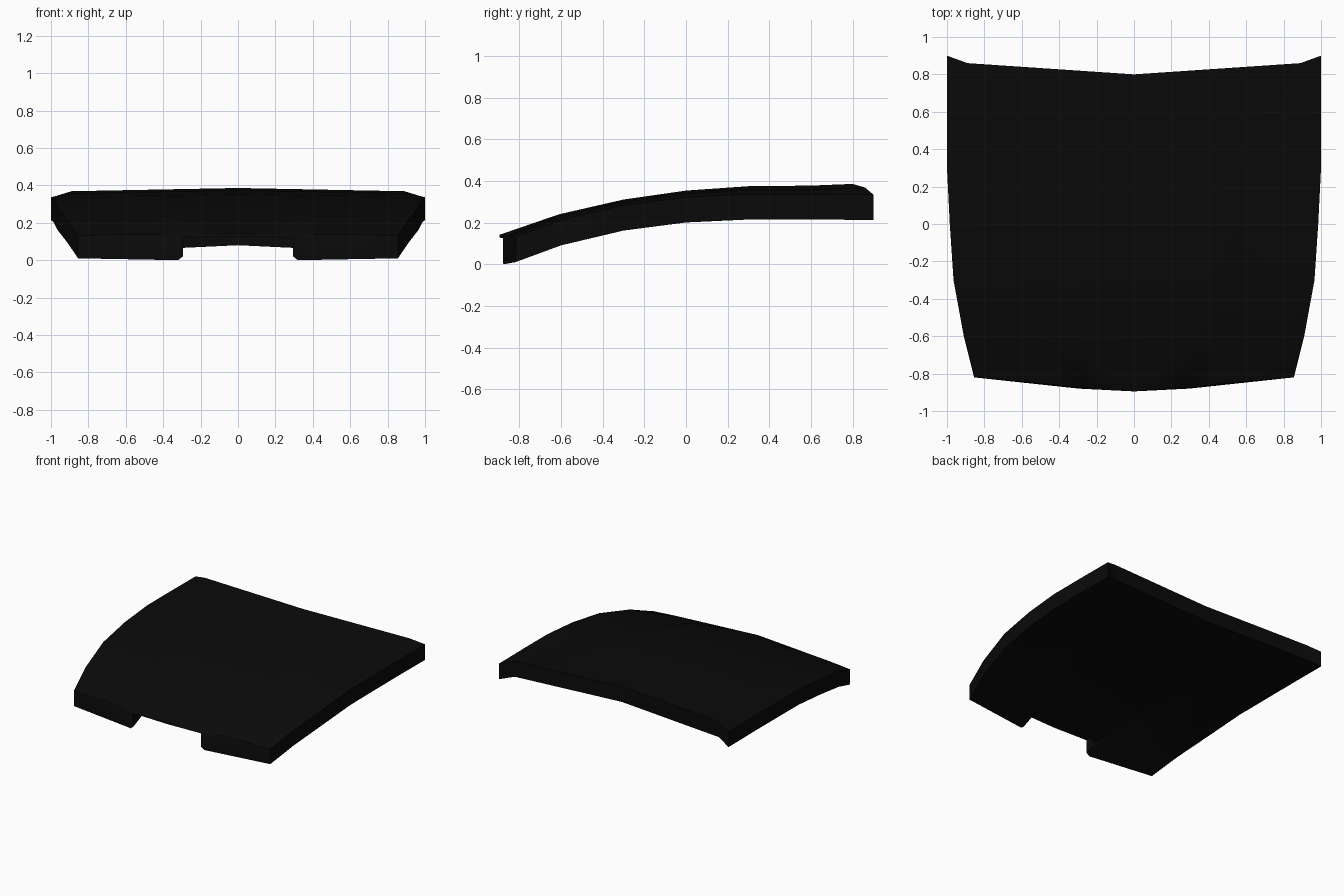
import bpy, bmesh

if "Cube" in bpy.data.objects:
    bpy.data.objects.remove(bpy.data.objects["Cube"])

black = bpy.data.materials.new("black_paint")
black.diffuse_color = (0.003, 0.003, 0.003, 1)
black.use_nodes = True
black.node_tree.nodes["Principled BSDF"].inputs["Base Color"].default_value = black.diffuse_color

# Stations front to back: centre y, side y, centre z, side z, half width, crease x
stations = [
    (-0.895, -0.82, 0.142, 0.130, 0.855, 0.42),
    (-0.61, -0.60, 0.240, 0.213, 0.910, 0.42),
    (-0.30, -0.30, 0.311, 0.284, 0.965, 0.47),
    (0.00, 0.00, 0.354, 0.323, 0.985, 0.55),
    (0.30, 0.30, 0.375, 0.337, 1.000, 0.64),
    (0.60, 0.60, 0.378, 0.337, 1.000, 0.76),
    (0.80, 0.90, 0.386, 0.335, 1.000, 0.83),
]
DEPTH = 0.122
NOTCH = 0.295


def section(i):
    """Half cross-section from the centre line to the side edge."""
    yc, ye, zc, ze, w, cr = stations[i]
    n = len(stations) - 1
    shoulder = 0.89 * w if i else 0.80 * w
    inner = NOTCH + 0.2 * i / n
    shoulder_z = ze + (zc - ze) * (0.5 if i < n else 0.66)
    pts = []
    for x in (0, inner, inner + 0.025, cr, cr + 0.035, shoulder, w):
        y = yc + (ye - yc) * x / w
        if i == n and x < w:
            y = 0.80 + 0.06 * x / shoulder
        z = ze if x == w else zc + (shoulder_z - zc) * (x / shoulder)
        # shallow valley just outside the crease
        if x == cr + 0.035 and 0 < i < n:
            z -= 0.008
        pts.append((x, y, z))
    return pts


def make_part(name, strips):
    """Join strips of quads between pairs of point rows, mirrored across x = 0."""
    bm = bmesh.new()
    for a, b in strips:
        va = [bm.verts.new(p) for p in a]
        vb = [bm.verts.new(p) for p in b]
        for k in range(len(a) - 1):
            bm.faces.new((va[k], va[k + 1], vb[k + 1], vb[k]))
    bmesh.ops.remove_doubles(bm, verts=bm.verts, dist=0.0005)
    bmesh.ops.recalc_face_normals(bm, faces=bm.faces)
    me = bpy.data.meshes.new(name)
    bm.to_mesh(me)
    bm.free()
    ob = bpy.data.objects.new(name, me)
    bpy.context.collection.objects.link(ob)
    me.materials.append(black)
    mod = ob.modifiers.new("mirror", 'MIRROR')
    mod.use_clip = True
    bpy.ops.object.select_all(action='DESELECT')
    ob.select_set(True)
    bpy.context.view_layer.objects.active = ob
    bpy.ops.object.shade_smooth_by_angle(angle=0.6)
    return ob


def lowered(pts, d=DEPTH):
    return [(x, y, z - d) for x, y, z in pts]


rows = [section(i) for i in range(len(stations))]
under = [lowered(r) for r in rows]
front = rows[0]

# Lip below the front edge; the tabs stand slightly forward beside the notch
lip = [(x, y - (0.011 * (0.855 - x) / 0.56 if x > 0.29 else 0), z - 0.014) for x, y, z in front]
tabs = lip[1:]
tab_bottom = [(x, y, 0.02 if k == 0 else 0.01 * (x - 0.32) / 0.535)
              for k, (x, y, z) in enumerate(tabs)]

# Rear edge of the notch, top and bottom
recess_bottom = [(0, -0.785, 0.080), (NOTCH, -0.775, 0.066)]
recess_top = [(0, -0.785, 0.170), (NOTCH, -0.775, 0.165)]

side_top = [r[-1] for r in rows]
side_bottom = [tab_bottom[-1]] + [u[-1] for u in under[1:]]

strips = [(rows[i], rows[i + 1]) for i in range(len(rows) - 1)]               # curved top panel
strips += [(side_bottom, side_top)]                                           # side walls
strips += [(under[-1], rows[-1])]                                             # rear wall
strips += [(front, lip), (tabs, tab_bottom)]                                  # front lip and tabs
strips += [(under[i], under[i + 1]) for i in range(1, len(rows) - 1)]         # underside
strips += [(tab_bottom, under[1][1:]), (recess_bottom, under[1][:2])]
strips += [(recess_bottom, recess_top), (recess_top, lip[:2])]                # notch rear and roof
strips += [([tabs[0], recess_top[1]], [tab_bottom[0], recess_bottom[1]])]     # notch cheek
make_part("hood", strips)
